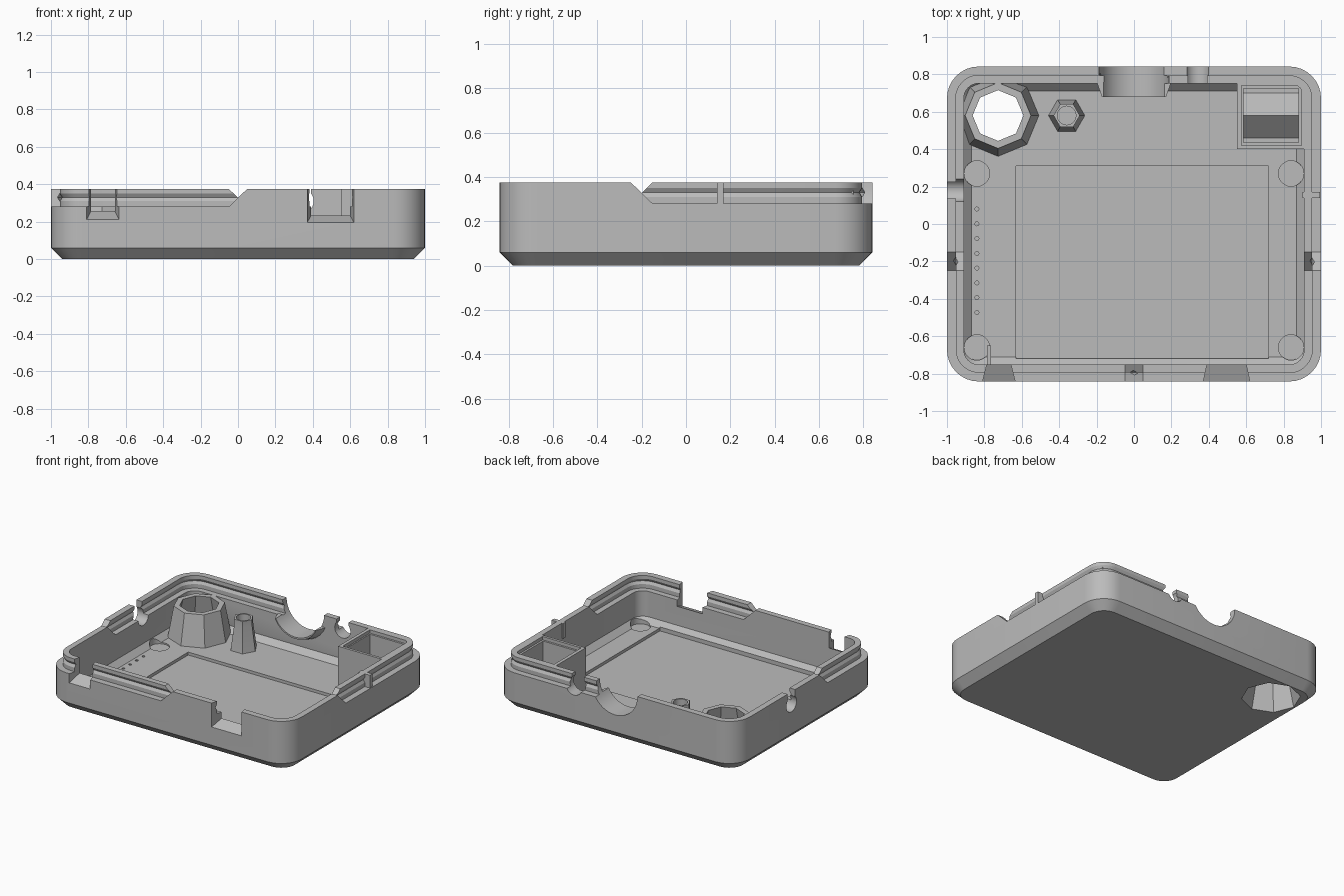
import bpy, bmesh, math
from mathutils import Vector

cube = bpy.data.objects.get("Cube")
if cube:
    bpy.data.objects.remove(cube, do_unlink=True)

HX, HY, RAD = 1.0, 0.842, 0.17      # half sizes and corner radius
LEDGE, TOP, FLOOR = 0.28, 0.375, 0.05
WALL, MID = 0.09, 0.047             # wall thickness and lip split

grey = bpy.data.materials.new("grey plastic")
grey.use_nodes = True
grey.diffuse_color = (0.5, 0.5, 0.5, 1)
grey.node_tree.nodes["Principled BSDF"].inputs["Base Color"].default_value = (0.5, 0.5, 0.5, 1)


def loft(name, loops, closed=False):
    """Skin a list of equal loops; closed joins the last to the first."""
    bm = bmesh.new()
    rows = [[bm.verts.new(p) for p in loop] for loop in loops]
    n = len(rows[0])
    pairs = list(zip(rows, rows[1:]))
    if closed:
        pairs.append((rows[-1], rows[0]))
    else:
        bm.faces.new(rows[0])
        bm.faces.new(rows[-1])
    for a, b in pairs:
        for i in range(n):
            j = (i + 1) % n
            bm.faces.new((a[i], a[j], b[j], b[i]))
    bmesh.ops.recalc_face_normals(bm, faces=bm.faces)
    mesh = bpy.data.meshes.new(name)
    bm.to_mesh(mesh)
    bm.free()
    mesh.materials.append(grey)
    obj = bpy.data.objects.new(name, mesh)
    bpy.context.scene.collection.objects.link(obj)
    return obj


def rounded(inset, z, steps=8):
    """Rounded rectangle, inset from the outer wall."""
    r = RAD - inset
    pts = []
    for k, (sx, sy) in enumerate(((1, 1), (-1, 1), (-1, -1), (1, -1))):
        for i in range(steps + 1):
            a = math.pi / 2 * (k + i / steps)
            pts.append((sx * (HX - RAD) + r * math.cos(a), sy * (HY - RAD) + r * math.sin(a), z))
    return pts


def ring(axis, centre, r, n):
    """Circle around the x, y or z axis."""
    pts = []
    for i in range(n):
        a = 2 * math.pi * i / n
        c, s = r * math.cos(a), r * math.sin(a)
        off = {"x": (0, c, s), "y": (c, 0, s), "z": (c, s, 0)}[axis]
        pts.append(Vector(centre) + Vector(off))
    return pts


def rect(x0, x1, y0, y1, z):
    return [(x0, y0, z), (x1, y0, z), (x1, y1, z), (x0, y1, z)]


def box(name, x0, x1, y0, y1, z0, z1):
    return loft(name, [rect(x0, x1, y0, y1, z0), rect(x0, x1, y0, y1, z1)])


def tube(name, x, y, sections, n):
    return loft(name, [ring("z", (x, y, z), r, n) for z, r in sections])


def upright(x0, x1, y, z):
    return [(x0, y, z), (x1, y, z), (x1, y, 0.5), (x0, y, 0.5)]


def corner_cutter(sx, sy):
    """Quarter of the rim, with sloping ends where the lips change over."""
    loops = []
    for z, e in ((LEDGE - 0.03, 0.08), (TOP + 0.03, -0.08)):
        xs, ys = sorted((sx * e, sx * 2)), sorted((sy * e - 0.2, sy * 2))
        loops.append(rect(*xs, *ys, z))
    return loft("cutter", loops)


# Tray with chamfered base, and the two interlocking lips
tray = loft("tray", [rounded(i, z) for i, z in (
    (0.06, 0), (0, 0.06), (0, LEDGE), (WALL, LEDGE), (WALL, 0.09), (0.13, FLOOR))])
outer_lip = loft("outer_lip", [rounded(i, z) for i, z in (
    (0, LEDGE), (0, TOP), (MID, TOP), (MID, 0.35), (MID - 0.012, 0.33), (MID, 0.31), (MID, LEDGE))], True)
inner_lip = loft("inner_lip", [rounded(i, z) for i, z in (
    (MID, LEDGE), (MID, 0.31), (MID + 0.012, 0.33), (MID, 0.35), (MID, TOP), (WALL, TOP), (WALL, LEDGE))], True)

# Tower, post, cable saddle and socket box
TX, PX, PY = -0.727, -0.36, 0.58
tower = tube("tower", TX, PY, ((0.03, 0.222), (0.28, 0.176)), 8)
post = tube("post", PX, PY, ((0.03, 0.1), (0.24, 0.07), (0.28, 0.07)), 6)
saddle = loft("cable_saddle", [ring("y", (0, y, TOP - 0.01), r, 32) for y, r in ((0.68, 0.19), (0.76, 0.215))])
socket = box("socket_box", 0.55, 0.912, 0.40, 0.755, 0.04, TOP)
ridge = loft("socket_ridge", [[(x, 0.46, 0.17), (x, 0.58, 0.28), (x, 0.7, 0.17)] for x in (0.57, 0.89)])
side_rib = box("side_rib", 0.9, 0.995, 0.14, 0.17, 0.26, TOP)
fin = box("small_fin", -0.785, -0.765, -0.76, -0.65, 0.04, 0.2)

cuts = {o: [] for o in (tray, outer_lip, inner_lip, tower, post, saddle, socket)}


def cut(cutter, *targets):
    cutter.hide_render = True
    for t in targets:
        cuts[t].append(cutter)


walls = (tray, outer_lip, inner_lip)

# Lip changeovers
for s in (1, -1):
    cut(corner_cutter(s, s), outer_lip)
    cut(corner_cutter(s, -s), inner_lip)

# Flared front openings
for x0, x1, z0, z1, d in ((-0.81, -0.635, 0.21, 0.26, 0.025), (0.37, 0.62, 0.195, 0.235, 0.022)):
    cut(loft("cutter", [upright(x0, x1, -0.845, z0), upright(x0 + d, x1 - d, -0.745, z1)]), *walls)

# Large round opening at the back, keyhole openings at back and side
cut(loft("cutter", [ring("y", (0, y, TOP), 0.187, 40) for y in (0.6, 0.9)]), *walls, saddle)
cut(box("cutter", -0.3, 0.3, 0.6, 0.9, LEDGE + 0.005, 0.7), saddle)
cut(loft("cutter", [ring("y", (0.34, y, 0.31), 0.065, 24) for y in (0.7, 0.9)]), *walls)
cut(box("cutter", 0.29, 0.39, 0.7, 0.9, 0.31, 0.5), *walls)
cut(loft("cutter", [ring("x", (x, 0.18, 0.285), 0.06, 24) for x in (-1.1, -0.88)]), *walls)
cut(box("cutter", -1.1, -0.88, 0.135, 0.225, 0.285, 0.5), *walls)

# Screen recess, corner pockets and pin holes in the floor
cut(box("cutter", -0.63, 0.72, -0.72, 0.31, 0.028, 0.14), tray)
for x in (-0.84, 0.84):
    for y in (0.27, -0.66):
        cut(tube("cutter", x, y, ((0.04, 0.068), (0.14, 0.068)), 24), tray)
for i in range(8):
    cut(tube("cutter", -0.84, 0.08 - i * 0.079, ((0.035, 0.011), (0.12, 0.011)), 8), tray)

# Bores of the tower and post, hollow of the socket box
cut(tube("cutter", TX, PY, ((-0.02, 0.206), (0.3, 0.131)), 8), tray, tower)
cut(tube("cutter", PX, PY, ((0.1, 0.05), (0.3, 0.05)), 20), post)
cut(box("cutter", 0.575, 0.895, 0.42, 0.74, 0.35, 0.5), socket)
cut(box("cutter", 0.585, 0.88, 0.435, 0.725, 0.17, 0.36), socket)

# Apply the cuts and remove the cutters
for target, cutters in cuts.items():
    for c in cutters:
        mod = target.modifiers.new("cut", "BOOLEAN")
        mod.operation, mod.solver, mod.object = "DIFFERENCE", "EXACT", c
bpy.context.view_layer.update()
graph = bpy.context.evaluated_depsgraph_get()
baked = {t: bpy.data.meshes.new_from_object(t.evaluated_get(graph)) for t in cuts}
for target, mesh in baked.items():
    target.modifiers.clear()
    target.data = mesh
for c in {c for group in cuts.values() for c in group}:
    bpy.data.objects.remove(c, do_unlink=True)

# Smooth the rounded walls, keep edges sharp
bpy.ops.object.select_all(action="DESELECT")
for o in (*cuts, ridge, side_rib, fin):
    o.select_set(True)
    bpy.context.view_layer.objects.active = o
bpy.ops.object.shade_smooth_by_angle(angle=math.radians(28))
